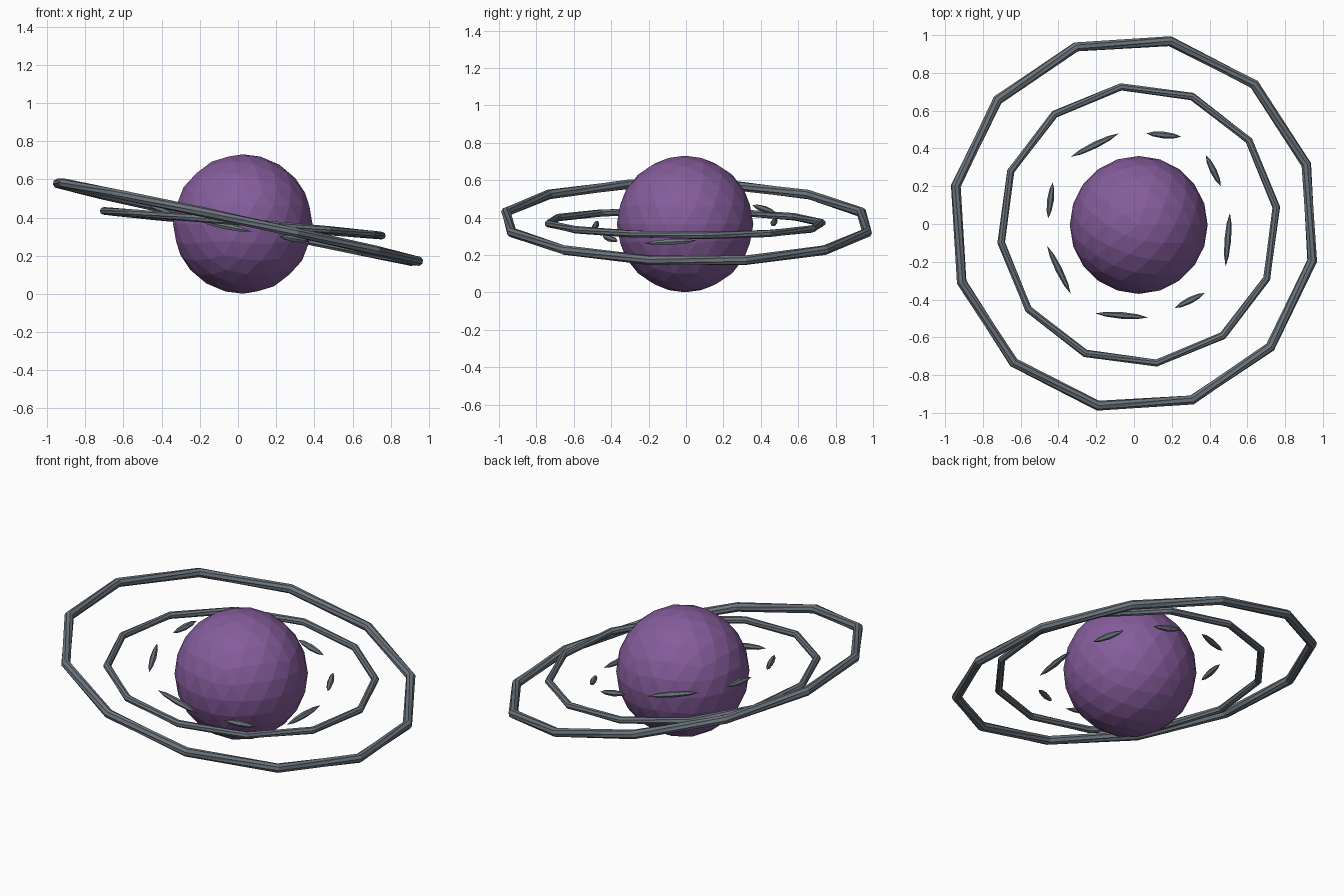
import bpy, bmesh, math
from mathutils import Vector

if "Cube" in bpy.data.objects:
    bpy.data.objects.remove(bpy.data.objects["Cube"])


def material(name, rgb):
    m = bpy.data.materials.new(name)
    m.diffuse_color = (*rgb, 1)
    m.use_nodes = True
    m.node_tree.nodes["Principled BSDF"].inputs["Base Color"].default_value = m.diffuse_color
    return m


PURPLE = material("purple", (0.235, 0.108, 0.33))
GREY = material("slate grey", (0.15, 0.175, 0.205))


def finish(bm, name, mat):
    bmesh.ops.recalc_face_normals(bm, faces=bm.faces)
    me = bpy.data.meshes.new(name)
    bm.to_mesh(me)
    bm.free()
    me.materials.append(mat)
    ob = bpy.data.objects.new(name, me)
    bpy.context.collection.objects.link(ob)
    return ob


def ring(name, centre, radius, tube, slope, start, segs=12, sides=8):
    """Tilted polygonal hoop with a slightly twisted tube."""
    n = Vector((-slope[0], -slope[1], 1)).normalized()
    u = Vector((1, 0, slope[0])).normalized()
    v = n.cross(u)
    bm = bmesh.new()
    loops = []
    for i in range(segs):
        a = math.radians(start) + math.tau * i / segs
        out = u * math.cos(a) + v * math.sin(a)
        mid = Vector(centre) + out * radius
        loop = []
        for j in range(sides):
            t = math.tau * (j + i * 0.5) / sides
            loop.append(bm.verts.new(mid + out * (tube * math.cos(t) * 1.03)
                                     + n * (tube * math.sin(t))))
        loops.append(loop)
    for i in range(segs):
        nxt = loops[(i + 1) % segs]
        shift = segs // 2 if i == segs - 1 else 0
        for j in range(sides):
            a, b = loops[i][j], loops[i][(j + 1) % sides]
            c, d = nxt[(j + 1 + shift) % sides], nxt[(j + shift) % sides]
            bm.faces.new((a, b, c))
            bm.faces.new((a, c, d))
    return finish(bm, name, GREY)


def shard(name, p, q, r, sides=6):
    """Pointed sliver between two points."""
    d = q - p
    side = d.cross(Vector((0, 0, 1))).normalized()
    up = side.cross(d).normalized()
    bm = bmesh.new()
    tips = [bm.verts.new(p), bm.verts.new(q)]
    loops = []
    for f, w in ((0.2, 0.7), (0.5, 1.0), (0.8, 0.7)):
        loops.append([bm.verts.new(p + d * f
                      + side * (r * w * math.cos(math.tau * j / sides))
                      + up * (r * w * math.sin(math.tau * j / sides)))
                      for j in range(sides)])
    for j in range(sides):
        k = (j + 1) % sides
        bm.faces.new((tips[0], loops[0][j], loops[0][k]))
        bm.faces.new((tips[1], loops[2][k], loops[2][j]))
        for a, b in zip(loops, loops[1:]):
            bm.faces.new((a[j], a[k], b[k], b[j]))
    return finish(bm, name, GREY)


# planet
bm = bmesh.new()
bmesh.ops.create_icosphere(bm, subdivisions=3, radius=0.365)
bmesh.ops.translate(bm, verts=bm.verts, vec=(0.025, -0.005, 0.366))
finish(bm, "planet", PURPLE)

# two unbroken rings
ring("outer_ring", (0, 0.003, 0.375), 0.985, 0.026, (-0.218, -0.014), 18.4)
ring("middle_ring", (0.025, -0.005, 0.37), 0.737, 0.02, (-0.088, -0.008), 7.3)

# broken inner ring, end points seen from above
ENDS = [(-.335, .355, -.08, .48), (.065, .48, .25, .462), (.38, .365, .46, .2),
        (.508, .06, .485, -.225), (.375, -.365, .215, -.445), (.075, -.495, -.205, -.473),
        (-.335, -.37, -.46, -.115), (-.455, .03, -.43, .22)]


def height(x, y):
    return 0.37 - 0.2 * (x - 0.025) + 0.07 * y


for i, (x0, y0, x1, y1) in enumerate(ENDS):
    shard(f"inner_ring_shard_{i + 1}", Vector((x0, y0, height(x0, y0))),
          Vector((x1, y1, height(x1, y1))), 0.018)
